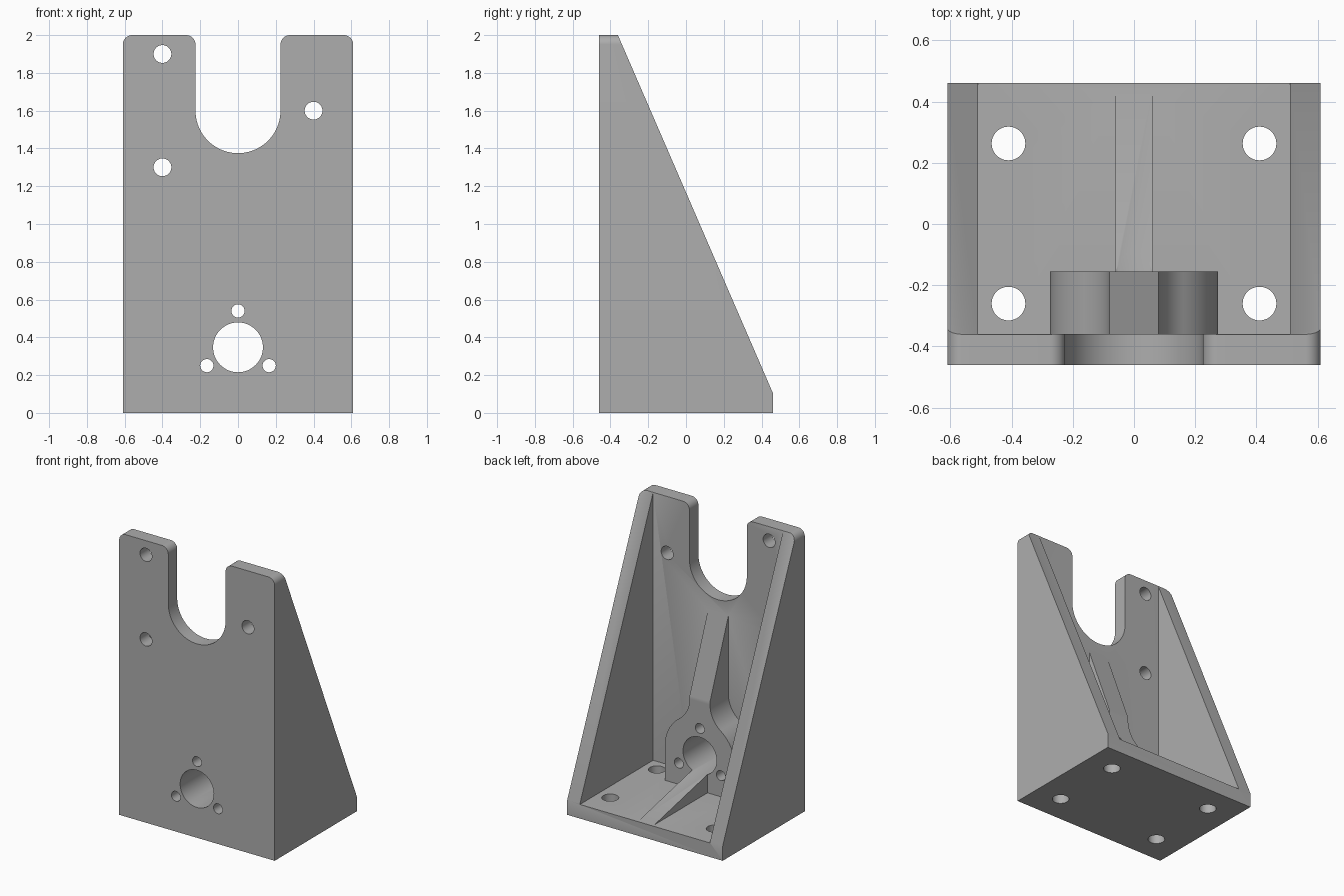
import bpy, bmesh
from math import cos, sin, radians, sqrt, atan2, degrees
from mathutils import Vector

if "Cube" in bpy.data.objects:
    bpy.data.objects.remove(bpy.data.objects["Cube"], do_unlink=True)

grey = bpy.data.materials.new("matte grey")
grey.use_nodes = True
grey.diffuse_color = (0.42, 0.42, 0.42, 1)
grey.node_tree.nodes["Principled BSDF"].inputs["Base Color"].default_value = grey.diffuse_color


def arc(cx, cy, r, start, end, n=12):
    angles = [radians(start + (end - start) * i / n) for i in range(n + 1)]
    return [(cx + r * cos(a), cy + r * sin(a)) for a in angles]


def mirrored(half):
    return half + [(-x, z) for x, z in reversed(half) if x > 1e-5]


def prism(name, points, axis, low, high):
    """Extrude a 2D profile along an axis."""
    place = {"x": lambda u, v, w: (w, u, v),
             "y": lambda u, v, w: (u, w, v),
             "z": lambda u, v, w: (u, v, w)}[axis]
    bm = bmesh.new()
    face = bm.faces.new([bm.verts.new(place(u, v, low)) for u, v in points])
    new = bmesh.ops.extrude_face_region(bm, geom=[face])["geom"]
    shift = Vector(place(0, 0, high - low))
    bmesh.ops.translate(bm, vec=shift, verts=[g for g in new if isinstance(g, bmesh.types.BMVert)])
    bmesh.ops.recalc_face_normals(bm, faces=bm.faces)
    mesh = bpy.data.meshes.new(name)
    bm.to_mesh(mesh)
    bm.free()
    mesh.materials.append(grey)
    obj = bpy.data.objects.new(name, mesh)
    bpy.context.collection.objects.link(obj)
    return obj


def combine(target, other, operation):
    """Apply an exact boolean and discard the second object."""
    mod = target.modifiers.new(operation, "BOOLEAN")
    mod.operation, mod.object, mod.solver = operation, other, "EXACT"
    bpy.context.view_layer.objects.active = target
    bpy.ops.object.modifier_apply(modifier=mod.name)
    bpy.data.objects.remove(other, do_unlink=True)


def drill(target, u, v, r, axis, low, high):
    hole = prism("drill", arc(u, v, r, 0, 360, 48)[:-1], axis, low, high)
    combine(target, hole, "DIFFERENCE")


# Frame: wedge hollowed into a front plate, base and two side gussets
bracket = prism("mounting_bracket", [(-.46, 0), (.46, 0), (.46, .105), (-.46, 2.23)], "x", -.7, .7)
cavity = prism("cavity", [(-.51, .1), (.51, .1), (.51, 3), (-.51, 3)], "y", -.36, 1)
combine(bracket, cavity, "DIFFERENCE")

# Front outline: U slot and rounded top corners
outline = mirrored(arc(0, 1.6, .225, -90, 0, 24) + arc(.275, 1.95, .05, 180, 90)
                   + arc(.56, 1.95, .05, 90, 0) + [(.61, -.2)])
combine(bracket, prism("outline", outline, "y", -1, 1), "INTERSECT")

# Boss blended into the upper rib by concave fillets
boss_r, boss_z, rib_w, fillet = .275, .345, .08, .2
rise = sqrt((boss_r + fillet) ** 2 - (rib_w + fillet) ** 2)
tangent = degrees(atan2(rise, rib_w + fillet))
half = ([(boss_r, .05)] + arc(0, boss_z, boss_r, 0, tangent, 16)
        + arc(rib_w + fillet, boss_z + rise, fillet, 180 + tangent, 180, 16)[1:] + [(rib_w, 1.5)])
boss = prism("boss_and_upper_rib", mirrored(half), "y", -.42, -.155)
slope = prism("slope", [(-.41, 0), (-.1, 0), (-.1, .61), (-.36, 1.28), (-.41, 1.28)], "x", -1, 1)
combine(boss, slope, "INTERSECT")
combine(bracket, boss, "UNION")

# Lower rib on the base
rib = prism("lower_rib", [(-.3, .05), (.44, .05), (.44, .1), (-.155, .23), (-.3, .26)], "x", -.06, .06)
combine(bracket, rib, "UNION")

# Shaft hole and its three screw holes
drill(bracket, 0, .347, .132, "y", -1, 1)
for x, z in [(0, .54), (-.165, .25), (.165, .25)]:
    drill(bracket, x, z, .035, "y", -1, 0)

# Plate holes and base holes
for x, z in [(-.4, 1.9), (-.4, 1.3), (.4, 1.6)]:
    drill(bracket, x, z, .047, "y", -1, 0)
for x in (-.41, .41):
    for y in (-.26, .263):
        drill(bracket, x, y, .055, "z", -.5, .3)

# Smooth rounded surfaces, crisp edges
bpy.ops.object.select_all(action="DESELECT")
bracket.select_set(True)
bpy.context.view_layer.objects.active = bracket
bpy.ops.object.shade_smooth_by_angle(angle=radians(25))
